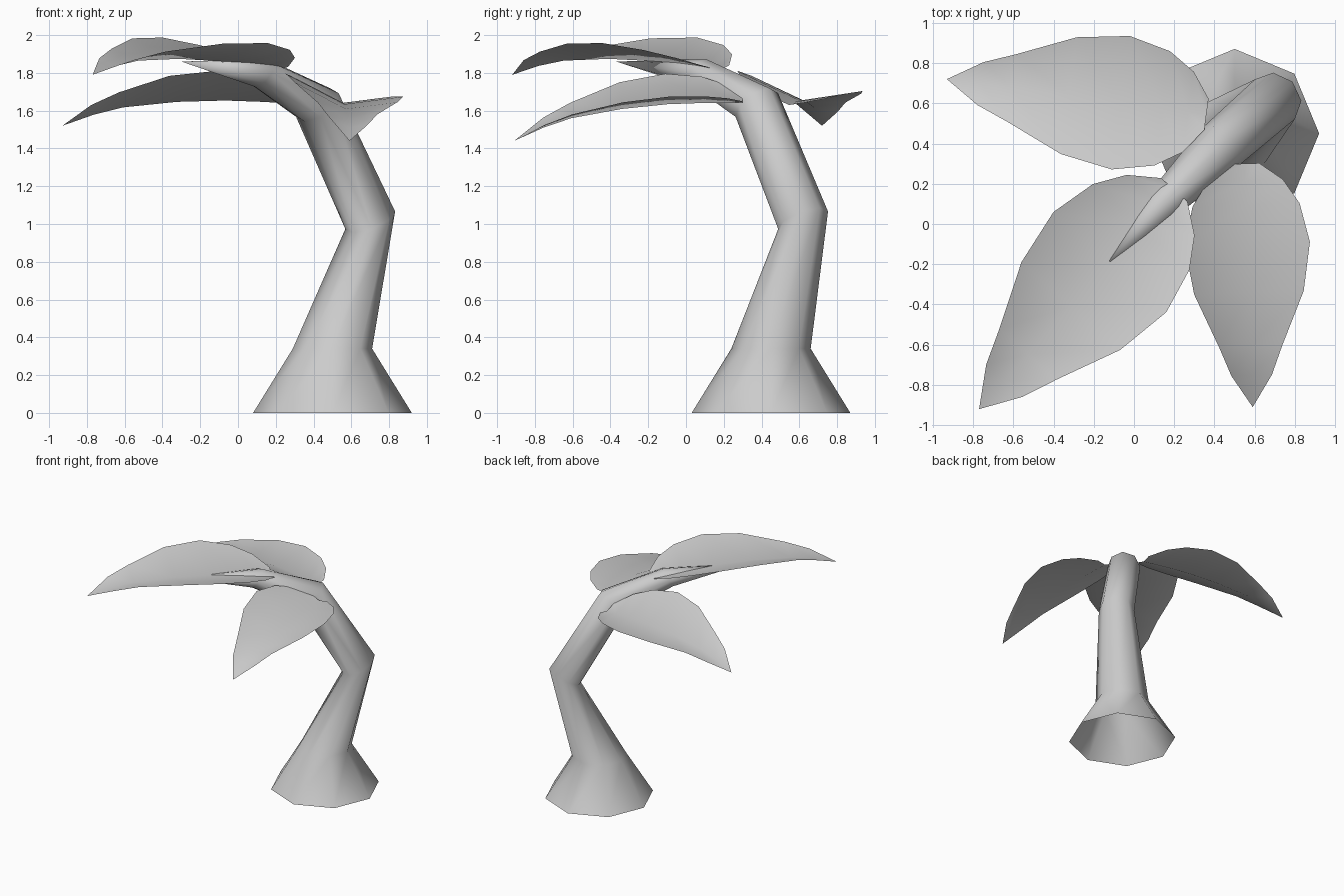
import bpy
from math import cos, sin, pi, radians
from mathutils import Vector

if "Cube" in bpy.data.objects:
    bpy.data.objects.remove(bpy.data.objects["Cube"])


def make(name, verts, faces):
    mesh = bpy.data.meshes.new(name)
    mesh.from_pydata(verts, [], faces)
    mesh.update()
    mesh.shade_smooth()
    obj = bpy.data.objects.new(name, mesh)
    bpy.context.collection.objects.link(obj)
    return obj


# Trunk: eight-sided rings (centre x, y, z, radius, tilt towards front left)
SIDES = 8
RINGS = [
    (0.50, 0.45, 0.00, 0.42, 0),
    (0.50, 0.45, 0.34, 0.21, 0),
    (0.70, 0.62, 1.02, 0.14, 28),
    (0.42, 0.375, 1.63, 0.13, 43),
    (0.12, 0.075, 1.80, 0.085, 60),
]
across = Vector((1, -1, 0)).normalized()
verts, faces = [], []
for x, y, z, r, tilt in RINGS:
    t = radians(tilt)
    lean = Vector((cos(t) * 0.5 ** 0.5, cos(t) * 0.5 ** 0.5, sin(t)))
    for i in range(SIDES):
        a = 2 * pi * i / SIDES + pi / 4
        verts.append(Vector((x, y, z)) + r * (lean * cos(a) - across * sin(a)))
for k in range(len(RINGS) - 1):
    for i in range(SIDES):
        j = (i + 1) % SIDES
        b = k * SIDES
        faces.append((b + i, b + j, b + SIDES + j, b + SIDES + i))
# pointed end of the trunk
verts.append(Vector((-0.30, -0.37, 1.86)))
b = (len(RINGS) - 1) * SIDES
for i in range(SIDES):
    faces.append((b + i, b + (i + 1) % SIDES, len(verts) - 1))
make("trunk", verts, faces)

# Leaf outline: (fraction of length, half width / length, arch height)
LEAF = [(0, 0.06, 0), (0.07, 0.155, 0.015), (0.17, 0.22, 0.035),
        (0.33, 0.257, 0.06), (0.53, 0.225, 0.075), (0.75, 0.13, 0.07),
        (0.87, 0.083, 0.045)]


def leaf(name, base, tip, lift_left, lift_right):
    base, tip = Vector(base), Vector(tip)
    d = tip - base
    d.z = 0
    length = d.length
    side = Vector((-d.y, d.x, 0)) / length
    up = Vector((0, 0, 1))
    verts, faces = [], []
    for t, w, arch in LEAF:
        mid = base.lerp(tip, t) + up * arch
        w *= length
        verts += [mid + w * (side + up * lift_left), mid,
                  mid + w * (up * lift_right - side)]
    verts.append(tip)
    for k in range(len(LEAF) - 1):
        for c in (0, 1):
            a = 3 * k + c
            faces.append((a, a + 1, a + 4, a + 3))
    n = len(verts) - 1
    faces += [(n - 3, n - 2, n), (n - 2, n - 1, n)]
    # wind faces so the upper side is the front
    make(name, verts, [f[::-1] for f in faces] if
         (verts[1] - verts[0]).cross(verts[4] - verts[1]).z < 0 else faces)


# Three drooping leaves, folded along the middle
leaf("leaf_left", (0.36, 0.545, 1.63), (-0.93, 0.72, 1.52), 0.47, 0.15)
leaf("leaf_front_left", (0.20, 0.17, 1.81), (-0.77, -0.92, 1.79), 0.25, 0.33)
leaf("leaf_front", (0.55, 0.30, 1.64), (0.59, -0.91, 1.44), 0.13, 0.52)
